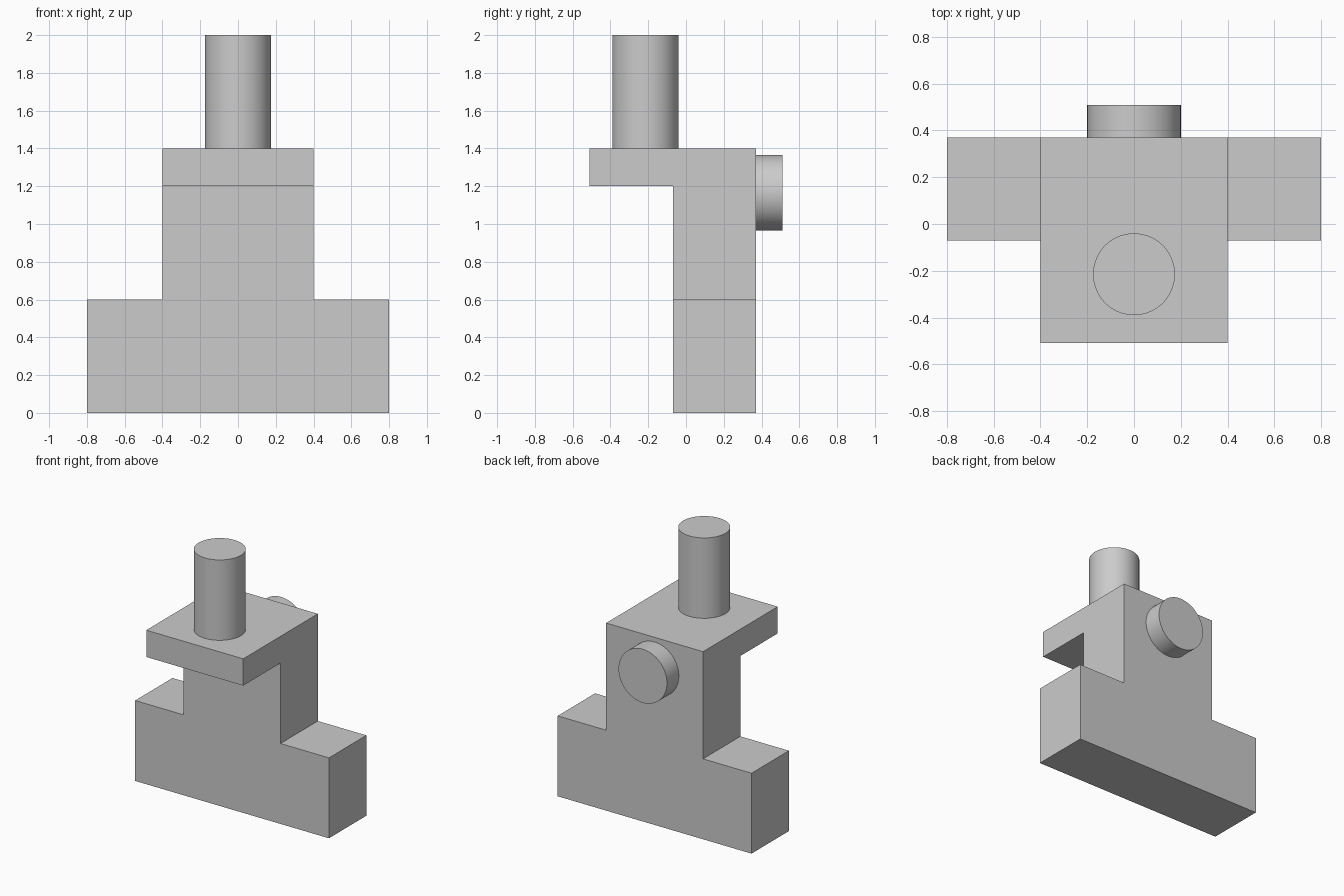
import bpy
import bmesh
import math
from mathutils import Vector

cube = bpy.data.objects.get("Cube")
if cube:
    bpy.data.objects.remove(cube, do_unlink=True)

# Single plain grey finish
grey = bpy.data.materials.new("plain_grey")
grey.use_nodes = True
colour = (0.6, 0.6, 0.6, 1)
grey.diffuse_color = colour
grey.node_tree.nodes["Principled BSDF"].inputs["Base Color"].default_value = colour

FRONT, BACK, LEDGE_FRONT = -0.07, 0.37, -0.51


def extrude(bm, faces, offset_y):
    """Pull faces along y."""
    result = bmesh.ops.extrude_face_region(bm, geom=faces)
    verts = [v for v in result["geom"] if isinstance(v, bmesh.types.BMVert)]
    bmesh.ops.translate(bm, verts=verts, vec=Vector((0, offset_y, 0)))


def cylinder(name, radius, depth, location, rotation=(0, 0, 0)):
    bpy.ops.mesh.primitive_cylinder_add(vertices=96, radius=radius, depth=depth,
                                        location=location, rotation=rotation)
    obj = bpy.context.object
    obj.name = name
    obj.data.materials.append(grey)
    bpy.ops.object.shade_smooth_by_angle(angle=math.radians(30))
    return obj


# Body: stepped upright profile with an overhanging ledge at its top
bm = bmesh.new()
half = [(0.8, 0), (0.8, 0.6), (0.4, 0.6), (0.4, 1.2)]
outline = half + [(-x, z) for x, z in reversed(half)]
lower = [bm.verts.new((x, FRONT, z)) for x, z in outline]
top_left = bm.verts.new((-0.4, FRONT, 1.4))
top_right = bm.verts.new((0.4, FRONT, 1.4))
upright = bm.faces.new(lower)
head = bm.faces.new((lower[4], lower[3], top_right, top_left))
extrude(bm, [upright, head], BACK - FRONT)

bm.faces.ensure_lookup_table()
head_front = [f for f in bm.faces
              if all(abs(v.co.y - FRONT) < 1e-4 and v.co.z > 1.1 for v in f.verts)]
extrude(bm, head_front, LEDGE_FRONT - FRONT)

# Merge the flat panels into clean faces
bmesh.ops.recalc_face_normals(bm, faces=bm.faces)
bmesh.ops.dissolve_limit(bm, angle_limit=0.01, verts=bm.verts, edges=bm.edges)
mesh = bpy.data.meshes.new("body")
bm.to_mesh(mesh)
bm.free()
body = bpy.data.objects.new("body", mesh)
bpy.context.collection.objects.link(body)
mesh.materials.append(grey)

# Upright post on the ledge and round boss on the back
cylinder("top_post", 0.175, 0.6, (0, -0.215, 1.7))
cylinder("back_boss", 0.2, 0.14, (0, 0.44, 1.165), (math.pi / 2, 0, 0))
